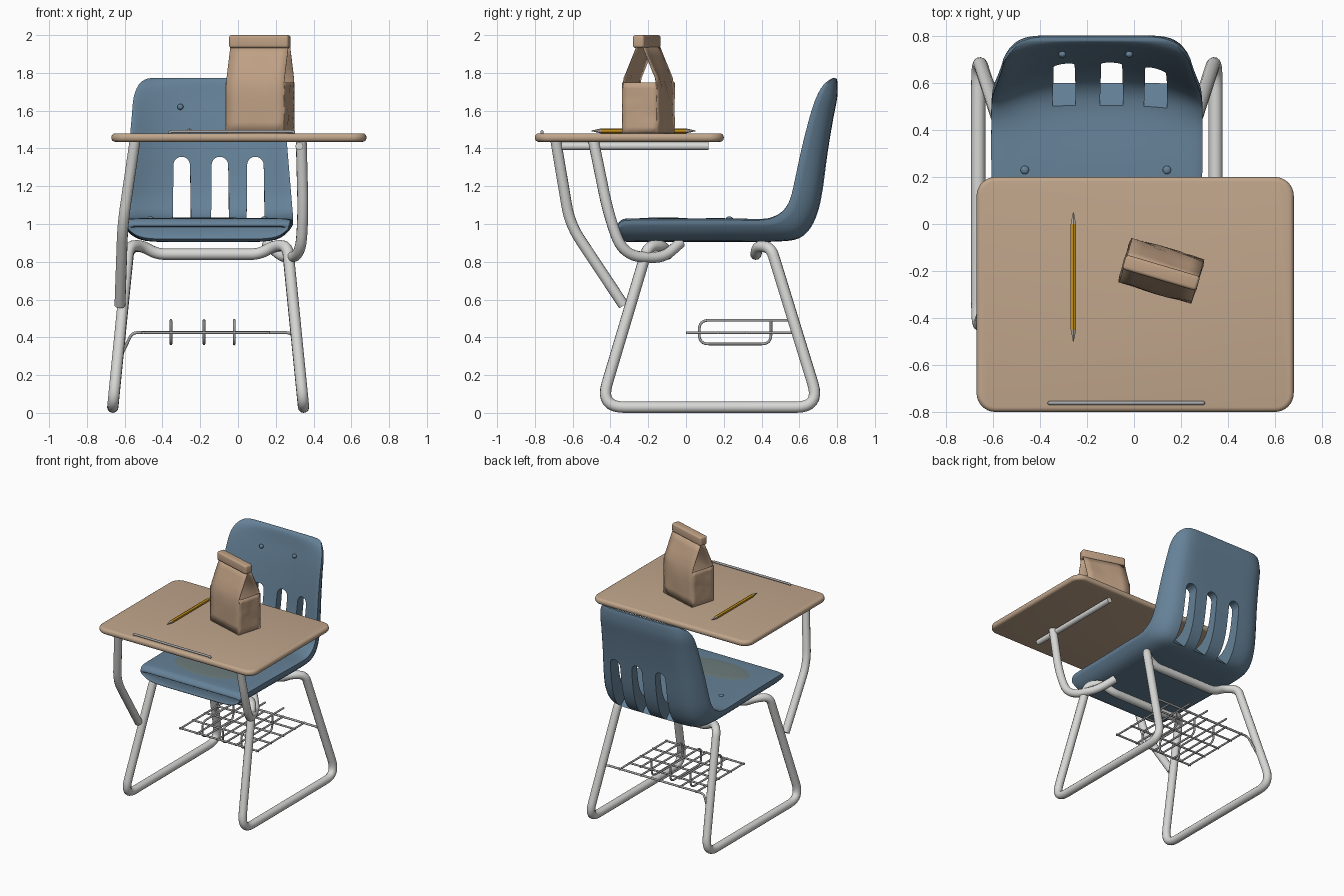
import bpy, bmesh, math, random
from mathutils import Vector, Matrix

if "Cube" in bpy.data.objects:
    bpy.data.objects.remove(bpy.data.objects["Cube"])

random.seed(4)
CX = -0.158  # chair centre line


def mat(name, *c):
    m = bpy.data.materials.new(name)
    m.diffuse_color = (*c, 1)
    m.use_nodes = True
    m.node_tree.nodes["Principled BSDF"].inputs["Base Color"].default_value = m.diffuse_color
    return m


BLUE = mat("blue plastic", 0.13, 0.22, 0.31)
WOOD = mat("tan wood", 0.53, 0.38, 0.26)
STEEL = mat("pale steel", 0.68, 0.68, 0.67)
WIRE = mat("grey wire", 0.38, 0.38, 0.38)
PAPER = mat("brown paper", 0.52, 0.35, 0.23)
YELLOW = mat("pencil yellow", 0.60, 0.30, 0.01)
TIP = mat("pencil tip", 0.48, 0.42, 0.34)
OLIVE = mat("olive patch", 0.15, 0.20, 0.20)


def finish(ob, angle=40):
    bpy.ops.object.select_all(action='DESELECT')
    ob.select_set(True)
    bpy.context.view_layer.objects.active = ob
    bpy.ops.object.shade_smooth_by_angle(angle=math.radians(angle))


def from_bm(name, bm, material, smooth=True):
    bmesh.ops.recalc_face_normals(bm, faces=bm.faces)
    me = bpy.data.meshes.new(name)
    bm.to_mesh(me)
    bm.free()
    me.materials.append(material)
    ob = bpy.data.objects.new(name, me)
    bpy.context.collection.objects.link(ob)
    if smooth:
        finish(ob)
    return ob


def fillet(pts, r, cyclic):
    """Round every corner of a polyline."""
    pts = [Vector(p) for p in pts]
    n, out = len(pts), []
    for i, p in enumerate(pts):
        if not cyclic and i in (0, n - 1):
            out.append(p)
            continue
        a, b = pts[i - 1] - p, pts[(i + 1) % n] - p
        d = min(r, a.length * 0.48, b.length * 0.48)
        s, e = p + a.normalized() * d, p + b.normalized() * d
        for k in range(9):
            t = k / 8
            out.append(s * (1 - t) ** 2 + p * 2 * t * (1 - t) + e * t * t)
    return out


def tube(name, pts, r, material, bend=0.1, cyclic=False, res=4):
    cu = bpy.data.curves.new(name, 'CURVE')
    cu.dimensions = '3D'
    cu.bevel_depth, cu.bevel_resolution, cu.use_fill_caps = r, res, True
    path = fillet(pts, bend, cyclic)
    sp = cu.splines.new('POLY')
    sp.points.add(len(path) - 1)
    for q, p in zip(sp.points, path):
        q.co = (*p, 1)
    sp.use_cyclic_u = cyclic
    cu.materials.append(material)
    ob = bpy.data.objects.new(name, cu)
    bpy.context.collection.objects.link(ob)
    bpy.ops.object.select_all(action='DESELECT')
    ob.select_set(True)
    bpy.context.view_layer.objects.active = ob
    bpy.ops.object.convert(target='MESH')
    finish(bpy.context.object)


def box(name, lo, hi, material, corner, edge, m=Matrix()):
    """Box with rounded upright corners and softened rims."""
    bm = bmesh.new()
    lo, hi = Vector(lo), Vector(hi)
    bmesh.ops.create_cube(bm, size=1, matrix=Matrix.Translation((lo + hi) / 2) @ Matrix.Diagonal((*(hi - lo), 1)))
    if corner:
        up = [e for e in bm.edges if abs(e.verts[0].co.z - e.verts[1].co.z) > 0.01]
        bmesh.ops.bevel(bm, geom=up, offset=corner, segments=8, affect='EDGES', profile=0.5)
    rim = [e for e in bm.edges if corner == 0 or abs(e.verts[0].co.z - e.verts[1].co.z) < 0.001]
    rim = [e for e in rim if e.calc_face_angle(0) > 0.8]
    bmesh.ops.bevel(bm, geom=rim, offset=edge, segments=4, affect='EDGES', profile=0.5)
    bm.transform(m)
    return from_bm(name, bm, material)


# Seat and back: one lofted shell (front y, z, rear y, z, half width, dish)
ST = [(-.352, .985, -.35, .935, .40, 0), (-.362, .995, -.355, .92, .425, 0), (-.34, 1.022, -.33, .908, .435, 0),
      (-.28, 1.03, -.27, .905, .44, 0), (0, 1.03, 0, .905, .443, 0), (.25, 1.03, .3, .905, .45, 0),
      (.40, 1.03, .50, .908, .45, .08), (.465, 1.05, .60, .925, .45, .25), (.51, 1.085, .66, .98, .447, .42),
      (.54, 1.14, .70, 1.07, .442, .55), (.56, 1.22, .725, 1.19, .435, .62), (.60, 1.40, .75, 1.38, .42, .62),
      (.645, 1.57, .78, 1.56, .405, .6), (.68, 1.67, .80, 1.665, .395, .58), (.72, 1.735, .803, 1.73, .37, .5),
      (.76, 1.765, .80, 1.762, .335, .3), (.78, 1.773, .797, 1.771, .30, .1)]


def catmull(a, b, c, d, t):
    return [0.5 * (2 * q + (r - p) * t + (2 * p - 5 * q + 4 * r - s) * t * t + (3 * q - p - 3 * r + s) * t ** 3)
            for p, q, r, s in zip(a, b, c, d)]


rows = []
for i in range(len(ST) - 1):
    for k in range(3):
        rows.append(catmull(ST[max(i - 1, 0)], ST[i], ST[i + 1], ST[min(i + 2, len(ST) - 1)], k / 3))
rows.append(ST[-1])
bm = bmesh.new()
rings, N = [], 32
for fy, fz, ry, rz, w, dish in rows:
    ring = []
    for k in range(2 * N):
        if k < N:    # sitting side
            u = -math.cos(math.pi * (k + 0.5) / N)
            t = dish * (1 - abs(u) ** 2.5) + 0.08 * abs(u) ** 24
        else:        # outer side, wrapping round at the edges
            u = math.cos(math.pi * (k - N + 0.5) / N)
            t = 1 - 0.75 * abs(u) ** 9
        x = CX + u * w
        ring.append(bm.verts.new((x, fy + (ry - fy) * t, fz + (rz - fz) * t)))
    rings.append(ring)
for a, b in zip(rings, rings[1:]):
    for k in range(2 * N):
        j = (k + 1) % (2 * N)
        bm.faces.new((a[k], a[j], b[j], b[k]))
bm.faces.new(rings[0])
bm.faces.new(rings[-1])
shell = from_bm("seat_shell", bm, BLUE, False)

# Three slots through the back
for x in (-0.298, -0.096, 0.092):
    bm = bmesh.new()
    prof = [(-.049, None), (.049, None)] + [(.044 * math.cos(a * math.pi / 10), 1.312 + .044 * math.sin(a * math.pi / 10))
                                            for a in range(11)]
    ends = [[bm.verts.new((x + px, y, zb if pz is None else pz)) for px, pz in prof]
            for y, zb in ((.44, 1.085), (.95, .575))]
    n = len(prof)
    for k in range(n):
        j = (k + 1) % n
        bm.faces.new((ends[0][k], ends[0][j], ends[1][j], ends[1][k]))
    bm.faces.new(ends[0])
    bm.faces.new(ends[1])
    cut = from_bm("slot_cutter", bm, BLUE, False)
    cut.hide_render = True
    mod = shell.modifiers.new("slot", 'BOOLEAN')
    mod.operation, mod.object, mod.solver = 'DIFFERENCE', cut, 'EXACT'
    bpy.context.view_layer.objects.active = shell
    bpy.ops.object.modifier_apply(modifier=mod.name)
    bpy.data.objects.remove(cut)
finish(shell, 38)


def ball(name, loc, scale, material):
    bm = bmesh.new()
    bmesh.ops.create_uvsphere(bm, u_segments=16, v_segments=8, radius=1,
                              matrix=Matrix.Translation(loc) @ Matrix.Diagonal((*scale, 1)))
    from_bm(name, bm, material)


# Rivets and the faint patch on the seat
for x in (-.305, -.02):
    ball("back_rivet", (x, .722, 1.62), (.016, .014, .016), BLUE)
for x in (-.465, .14):
    ball("seat_rivet", (x, .23, 1.03), (.018, .018, .01), BLUE)
ball("seat_patch", (-.18, -.12, 1.03), (.28, .13, .004), OLIVE)

# Chair frame: one closed bent tube, mirrored about the centre line
half = [(.27, -.10, .84), (.35, -.12, .885), (.42, -.2, .885), (.505, -.455, .03), (.505, .71, .03),
        (.42, .45, .875), (.35, .38, .885), (.27, .37, .84)]
tube("chair_frame", [(CX + x, y, z) for x, y, z in half] + [(CX - x, y, z) for x, y, z in reversed(half)],
     .03, STEEL, 0.13, True)

# Desk top and its supports
box("desk_top", (-.67, -.8, 1.435), (.68, .2, 1.48), WOOD, .08, .02)
tube("left_desk_support", [(-.545, -.69, 1.445), (-.61, -.615, 1.0), (-.625, -.33, .57)], .029, STEEL)
tube("right_desk_support", [(.335, -.49, 1.44), (.345, -.41, 1.05), (.33, -.33, .83), (.24, -.12, .82), (.15, -.03, .90)],
     .029, STEEL, 0.16)
tube("desk_rail", [(.325, -.66, 1.412), (.325, .12, 1.412)], .021, STEEL)
tube("pencil_stop", [(-.36, -.762, 1.475), (-.36, -.762, 1.489), (.295, -.762, 1.489), (.295, -.762, 1.475)],
     .008, WIRE, .01)

# Wire book basket
tube("basket_hanger", [(-.625, .61, .29), (-.56, .58, .425), (.28, .58, .425), (.335, .60, .38)], .008, WIRE, .03)
for y in (.01, .17, .32, .46):
    tube("basket_cross_wire", [(-.51, y, .425), (.17, y, .425)], .007, WIRE)
for x in (-.50, .16):
    tube("basket_side_wire", [(x, 0, .425), (x, .59, .425)], .007, WIRE)
for x in (-.355, -.18, -.02):
    tube("basket_long_wire", [(x, 0, .425), (x, .59, .425)], .007, WIRE)
    tube("basket_loop", [(x, .59, .49), (x, .07, .49), (x, .07, .365), (x, .45, .365), (x, .45, .49)], .007, WIRE, .05)

# Pencil sharpened at both ends
turn = Matrix.Rotation(math.radians(-90), 4, 'X')
for name, y, ln, r1, r2, m in (("pencil_body", -.225, .45, .013, .013, YELLOW),
                               ("pencil_back_tip", .025, .05, .013, .002, TIP),
                               ("pencil_front_tip", -.475, .05, .002, .013, TIP)):
    bm = bmesh.new()
    bmesh.ops.create_cone(bm, cap_ends=True, segments=6, radius1=r1, radius2=r2, depth=ln,
                          matrix=Matrix.Translation((-.258, y, 1.493)) @ turn)
    from_bm(name, bm, m, False)

# Paper bag: open-sided top, crumpled panels, rolled rim
place = Matrix.Translation((.118, -.2, 0)) @ Matrix.Rotation(math.radians(-16.5), 4, 'Z')
W = .16


def depth(z):
    return .098 if z < 1.75 else .098 - .08 * (z - 1.75) / .19


bm = bmesh.new()
for s in (-1, 1):
    for kind, top in (("broad", 1.95), ("side", 1.75)):
        nu, nv = 6, 8
        g = [[None] * (nv + 1) for _ in range(nu + 1)]
        for i in range(nu + 1):
            for j in range(nv + 1):
                u, z = 2 * i / nu - 1, 1.481 + (top - 1.481) * j / nv
                j0 = 0 if i in (0, nu) or j in (0, nv) else random.uniform(-.005, .005)
                p = (u * W, s * (depth(z) + j0), z) if kind == "broad" else (s * (W + j0), u * depth(z), z)
                g[i][j] = bm.verts.new(p)
        for i in range(nu):
            for j in range(nv):
                bm.faces.new((g[i][j], g[i + 1][j], g[i + 1][j + 1], g[i][j + 1]))
bm.faces.new([bm.verts.new((x, y, 1.482)) for x, y in ((-W, -.098), (W, -.098), (W, .098), (-W, .098))])
bmesh.ops.remove_doubles(bm, verts=bm.verts, dist=.0005)
bm.transform(place)
bag = from_bm("paper_bag", bm, PAPER)
sol = bag.modifiers.new("paper", 'SOLIDIFY')
sol.thickness, sol.offset = .004, -1
box("bag_rolled_top", (-W - .004, -.04, 1.932), (W + .004, .024, 2.0), PAPER, 0, .014, place)
